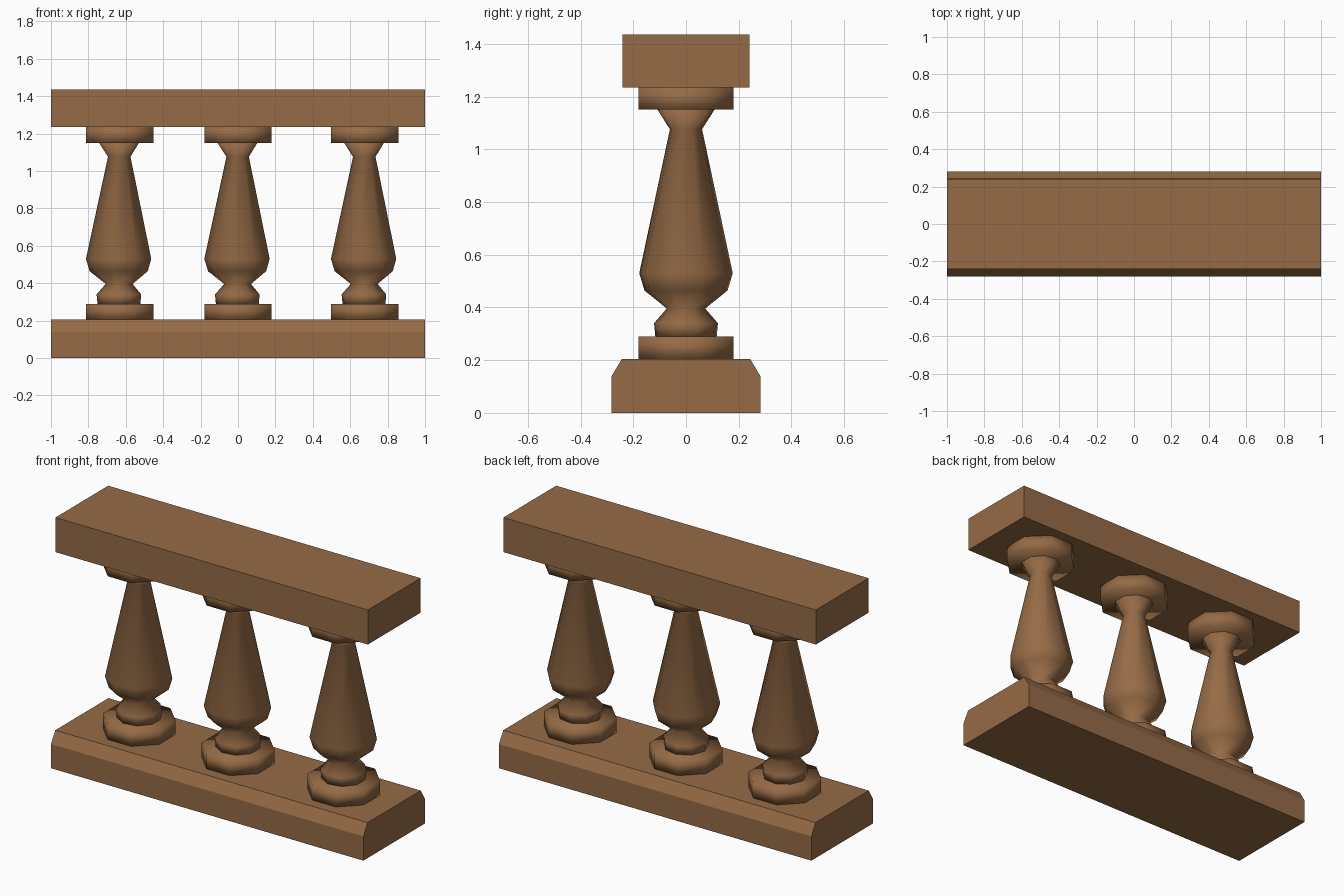
import bpy, bmesh, math

if "Cube" in bpy.data.objects:
    bpy.data.objects.remove(bpy.data.objects["Cube"])

wood = bpy.data.materials.new("warm_brown")
wood.diffuse_color = (0.305, 0.147, 0.061, 1)
wood.use_nodes = True
wood.node_tree.nodes["Principled BSDF"].inputs["Base Color"].default_value = wood.diffuse_color


def finish(bm, name, smooth):
    bmesh.ops.recalc_face_normals(bm, faces=bm.faces)
    for f in bm.faces:
        f.smooth = smooth
    me = bpy.data.meshes.new(name)
    bm.to_mesh(me)
    bm.free()
    me.materials.append(wood)
    ob = bpy.data.objects.new(name, me)
    bpy.context.collection.objects.link(ob)
    return ob


def rail(name, section):
    """Extrude a (y, z) outline along x from -1 to 1."""
    bm = bmesh.new()
    face = bm.faces.new([bm.verts.new((-1, y, z)) for y, z in section])
    ext = bmesh.ops.extrude_face_region(bm, geom=[face], use_keep_orig=True)
    moved = [v for v in ext["geom"] if isinstance(v, bmesh.types.BMVert)]
    bmesh.ops.translate(bm, verts=moved, vec=(2, 0, 0))
    finish(bm, name, False)


def turned(name, x, profile, sides, start):
    """Lathe a (radius, z) profile into a capped, smooth post."""
    bm = bmesh.new()
    rings = []
    for r, z in profile:
        angles = [start + math.tau * i / sides for i in range(sides)]
        rings.append([bm.verts.new((r * math.cos(a), r * math.sin(a), z)) for a in angles])
    for lo, hi in zip(rings, rings[1:]):
        for i in range(sides):
            j = (i + 1) % sides
            bm.faces.new((lo[i], lo[j], hi[j], hi[i]))
    bm.faces.new(rings[0])
    bm.faces.new(rings[-1])
    finish(bm, name, True).location.x = x


# Bottom rail with chamfered upper edges, plain top rail
rail("bottom_rail", [(-.282, 0), (.282, 0), (.282, .14), (.243, .205), (-.243, .205), (-.282, .14)])
rail("top_rail", [(-.241, 1.235), (.241, 1.235), (.241, 1.435), (-.241, 1.435)])

# Three balusters: octagonal foot and cap, nine-sided turned shaft
SHAFT = [(.118, .288), (.123, .34), (.074, .396), (.16, .464),
         (.18, .53), (.062, 1.076), (.111, 1.152)]
for n, x in enumerate((-.633, 0, .677), 1):
    turned(f"baluster_foot_{n}", x, [(.195, .204), (.195, .289)], 8, math.pi / 8)
    turned(f"baluster_shaft_{n}", x, SHAFT, 9, math.pi)
    turned(f"baluster_cap_{n}", x, [(.195, 1.15), (.195, 1.236)], 8, math.pi / 8)
